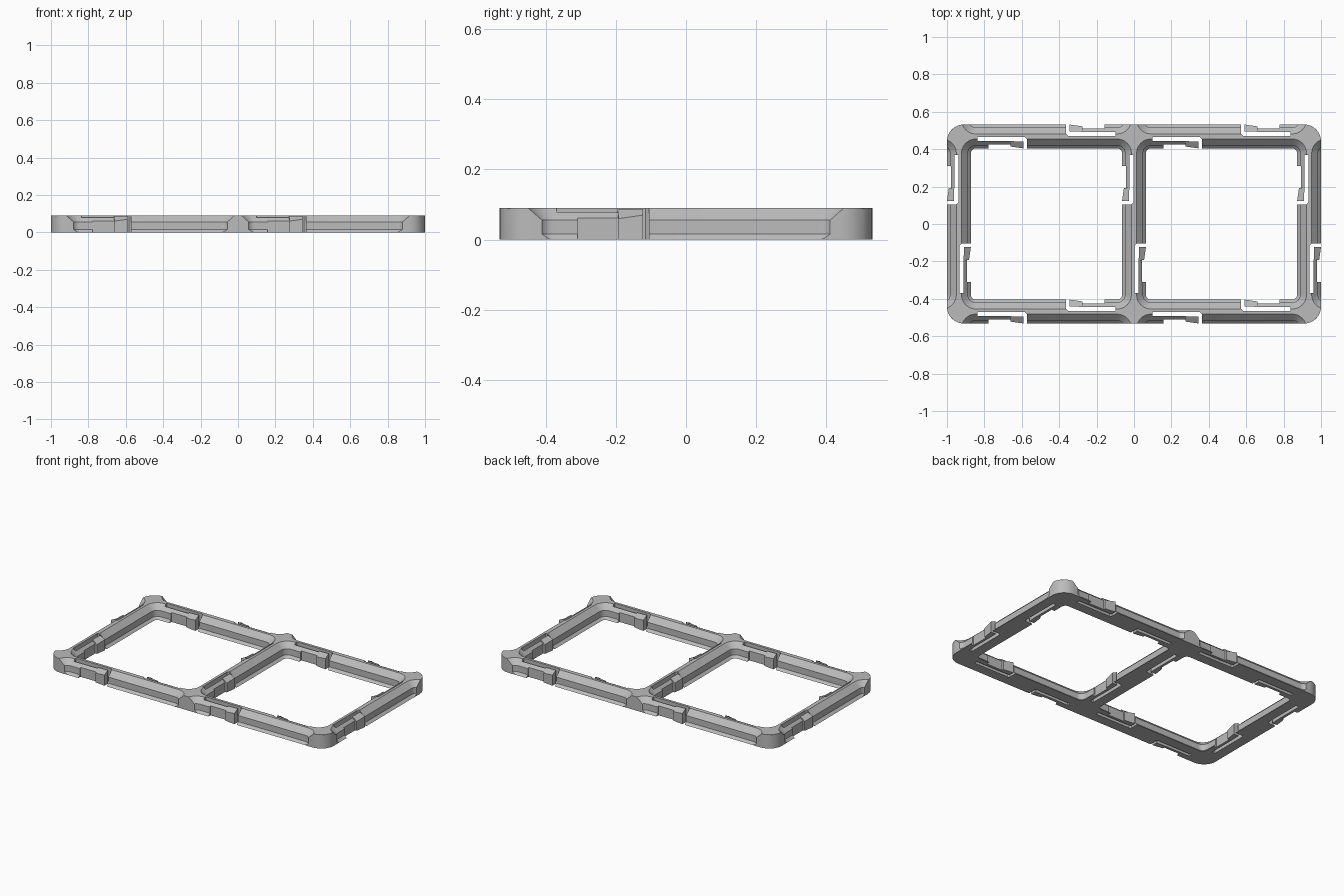
import bpy, bmesh, math
from mathutils import Matrix, Vector

if "Cube" in bpy.data.objects:
    bpy.data.objects.remove(bpy.data.objects["Cube"], do_unlink=True)

PITCH = 0.936          # distance between bar centre lines
HALF = 0.064           # half width of a bar
TOP = 0.09             # height of the frame
ROUND = 0.09           # corner radius

grey = bpy.data.materials.new("light grey plastic")
grey.use_nodes = True
grey.diffuse_color = (0.5, 0.5, 0.5, 1)
grey.node_tree.nodes["Principled BSDF"].inputs["Base Color"].default_value = (0.5, 0.5, 0.5, 1)


def rounded_rect(hx, hy, r, steps=8):
    pts = []
    for q, (sx, sy) in enumerate([(1, 1), (-1, 1), (-1, -1), (1, -1)]):
        for i in range(steps + 1):
            a = math.pi / 2 * (q + i / steps)
            pts.append((sx * (hx - r) + r * math.cos(a), sy * (hy - r) + r * math.sin(a)))
    return pts


def loft(bm, rings, matrix=Matrix()):
    """Closed solid through a stack of (outline, height) rings."""
    loops = [[bm.verts.new(matrix @ Vector((x, y, z))) for x, y in pts] for pts, z in rings]
    bm.faces.new(loops[0][::-1])
    bm.faces.new(loops[-1])
    n = len(loops[0])
    for lo, hi in zip(loops, loops[1:]):
        for i in range(n):
            k = (i + 1) % n
            bm.faces.new((lo[i], lo[k], hi[k], hi[i]))


def make_object(name, bm):
    bmesh.ops.recalc_face_normals(bm, faces=bm.faces)
    mesh = bpy.data.meshes.new(name)
    bm.to_mesh(mesh)
    bm.free()
    mesh.materials.append(grey)
    obj = bpy.data.objects.new(name, mesh)
    bpy.context.collection.objects.link(obj)
    return obj


def subtract(obj, cutter):
    mod = obj.modifiers.new("cut", "BOOLEAN")
    mod.operation, mod.solver, mod.object = "DIFFERENCE", "EXACT", cutter
    deps = bpy.context.evaluated_depsgraph_get()
    mesh = bpy.data.meshes.new_from_object(obj.evaluated_get(deps))
    obj.modifiers.clear()
    obj.data = mesh
    bpy.data.objects.remove(cutter, do_unlink=True)


# Solid slab with rounded corners
bm = bmesh.new()
outline = rounded_rect(PITCH + HALF, PITCH / 2 + HALF, ROUND)
loft(bm, [(outline, 0), (outline, TOP)])
frame = make_object("grid_frame", bm)

# Stepped pockets, in the openings and all around the outside
PROFILE = [(-0.02, 0.0635), (0, 0.0635), (0.0156, 0.048), (0.0557, 0.048), (0.1, 0.0037)]
bm = bmesh.new()
for i in (-1.5, -0.5, 0.5, 1.5):
    for j in (-1, 0, 1):
        rings = []
        for z, inset in PROFILE:
            h = PITCH / 2 - inset
            rings.append((rounded_rect(h, h, ROUND - inset), z))
        loft(bm, rings, Matrix.Translation((i * PITCH, j * PITCH, 0)))
subtract(frame, make_object("pocket_cutter", bm))

# Two clips on every bar, one per side
bars = [(i * PITCH, j * PITCH, 0) for i in (-0.5, 0.5) for j in (-0.5, 0.5)]
bars += [(i * PITCH, 0, 90) for i in (-1, 0, 1)]
places = [Matrix.Translation((x, y, 0)) @ Matrix.Rotation(math.radians(a + turn), 4, "Z")
          for x, y, a in bars for turn in (0, 180)]

# Slit that frees the springy arm
SLIT = [(0.115, 0.003), (0.37, 0.003), (0.37, 0.025), (0.19, 0.025), (0.19, 0.042),
        (0.31, 0.042), (0.31, 0.08), (0.105, 0.08), (0.105, 0.013)]
bm = bmesh.new()
for place in places:
    loft(bm, [(SLIT, -0.02), (SLIT, 0.12)], place)
subtract(frame, make_object("slit_cutter", bm))

# Slanted hook at the end of each arm
foot = [(0.122, 0.027), (0.195, 0.025), (0.192, 0.054), (0.122, 0.064)]
for n, place in enumerate(places):
    bm = bmesh.new()
    loft(bm, [(foot, 0), (foot, 0.06)], place)
    bm.verts.ensure_lookup_table()
    for v, z in zip(bm.verts[4:], (0.088, 0.086, 0.06, 0.07)):
        v.co.z = z
    make_object(f"clip_hook_{n + 1}", bm)

# Smooth the rounded corners, keep the edges sharp
bpy.ops.object.select_all(action="DESELECT")
frame.select_set(True)
bpy.context.view_layer.objects.active = frame
bpy.ops.object.shade_smooth_by_angle(angle=math.radians(25))
